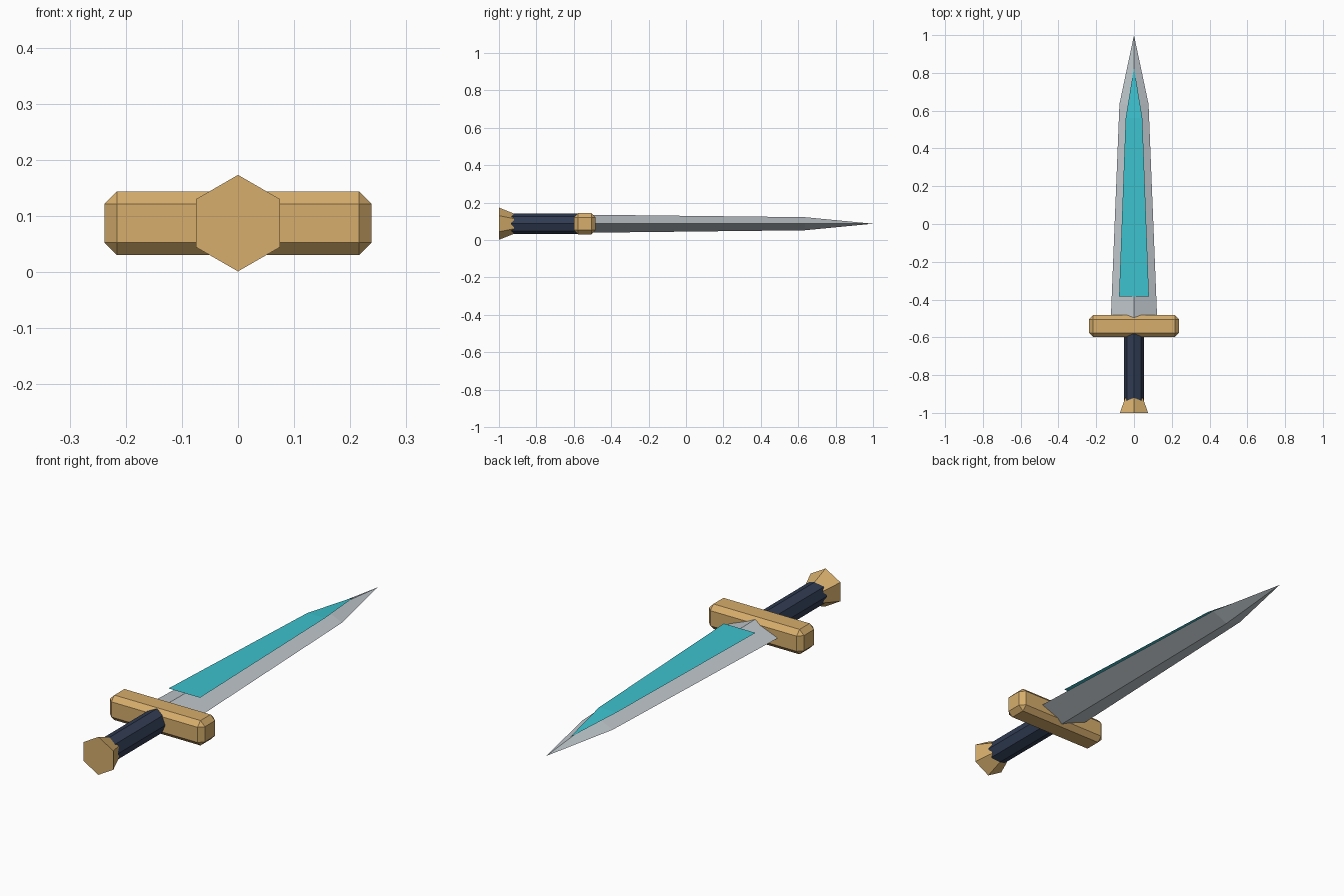
import bpy, bmesh, math

if "Cube" in bpy.data.objects:
    bpy.data.objects.remove(bpy.data.objects["Cube"])

ZC = 0.087  # height of the centre line


def material(name, rgb):
    m = bpy.data.materials.new(name)
    m.diffuse_color = (*rgb, 1.0)
    m.use_nodes = True
    m.node_tree.nodes["Principled BSDF"].inputs["Base Color"].default_value = m.diffuse_color
    return m


gold = material("gold", (0.67, 0.42, 0.15))
navy = material("dark navy", (0.03, 0.045, 0.085))
steel = material("steel grey", (0.52, 0.57, 0.60))
teal = material("teal", (0.046, 0.54, 0.62))


def finish(name, bm, mat, fix=True):
    if fix:
        bmesh.ops.recalc_face_normals(bm, faces=bm.faces)
    me = bpy.data.meshes.new(name)
    bm.to_mesh(me)
    bm.free()
    ob = bpy.data.objects.new(name, me)
    bpy.context.collection.objects.link(ob)
    me.materials.append(mat)
    return ob


def loft(name, rings, mat, tip=None):
    """Skin a list of closed rings, capped at the ends or drawn to a tip."""
    bm = bmesh.new()
    vr = [[bm.verts.new(p) for p in r] for r in rings]
    n = len(vr[0])
    for a, b in zip(vr, vr[1:]):
        for i in range(n):
            bm.faces.new((a[i], a[(i + 1) % n], b[(i + 1) % n], b[i]))
    bm.faces.new(vr[0])
    if tip:
        t = bm.verts.new(tip)
        for i in range(n):
            bm.faces.new((vr[-1][i], vr[-1][(i + 1) % n], t))
    else:
        bm.faces.new(vr[-1])
    return finish(name, bm, mat)


def ring(y, rx, rz, sides):
    """Polygon across the y axis with one corner pointing up."""
    return [(rx * math.sin(2 * math.pi * i / sides), y,
             ZC + rz * math.cos(2 * math.pi * i / sides)) for i in range(sides)]


# Flared hexagonal pommel
loft("pommel", [ring(-1.0, 0.086, 0.086, 6), ring(-0.92, 0.054, 0.054, 6)], gold)

# Octagonal grip
loft("grip", [ring(-0.935, 0.054, 0.054, 8), ring(-0.56, 0.054, 0.054, 8)], navy)

# Chamfered crossguard
bm = bmesh.new()
bmesh.ops.create_cube(bm, size=1)
for v in bm.verts:
    v.co.x *= 0.476
    v.co.y = v.co.y * 0.116 - 0.541
    v.co.z = v.co.z * 0.113 + ZC
bmesh.ops.bevel(bm, geom=bm.edges[:], offset=0.022, segments=1,
                affect='EDGES', profile=0.5)
finish("crossguard", bm, gold)

# Diamond-section blade
loft("blade", [ring(-0.51, 0.123, 0.048, 4), ring(0.635, 0.077, 0.035, 4)],
     steel, tip=(0, 1.0, ZC))

# Flat inlay sheet resting on the upper ridge
bm = bmesh.new()
a, b, c, d, e = [bm.verts.new(p) for p in (
    (-0.079, -0.385, 0.136), (0.079, -0.385, 0.136),
    (0.044, 0.56, 0.1265), (-0.044, 0.56, 0.1265), (0, 0.83, 0.1065))]
bm.faces.new((a, b, c, d))
bm.faces.new((d, c, e))
for v in bm.verts:
    v.co.z += 0.001
finish("blade_inlay", bm, teal, fix=False)
